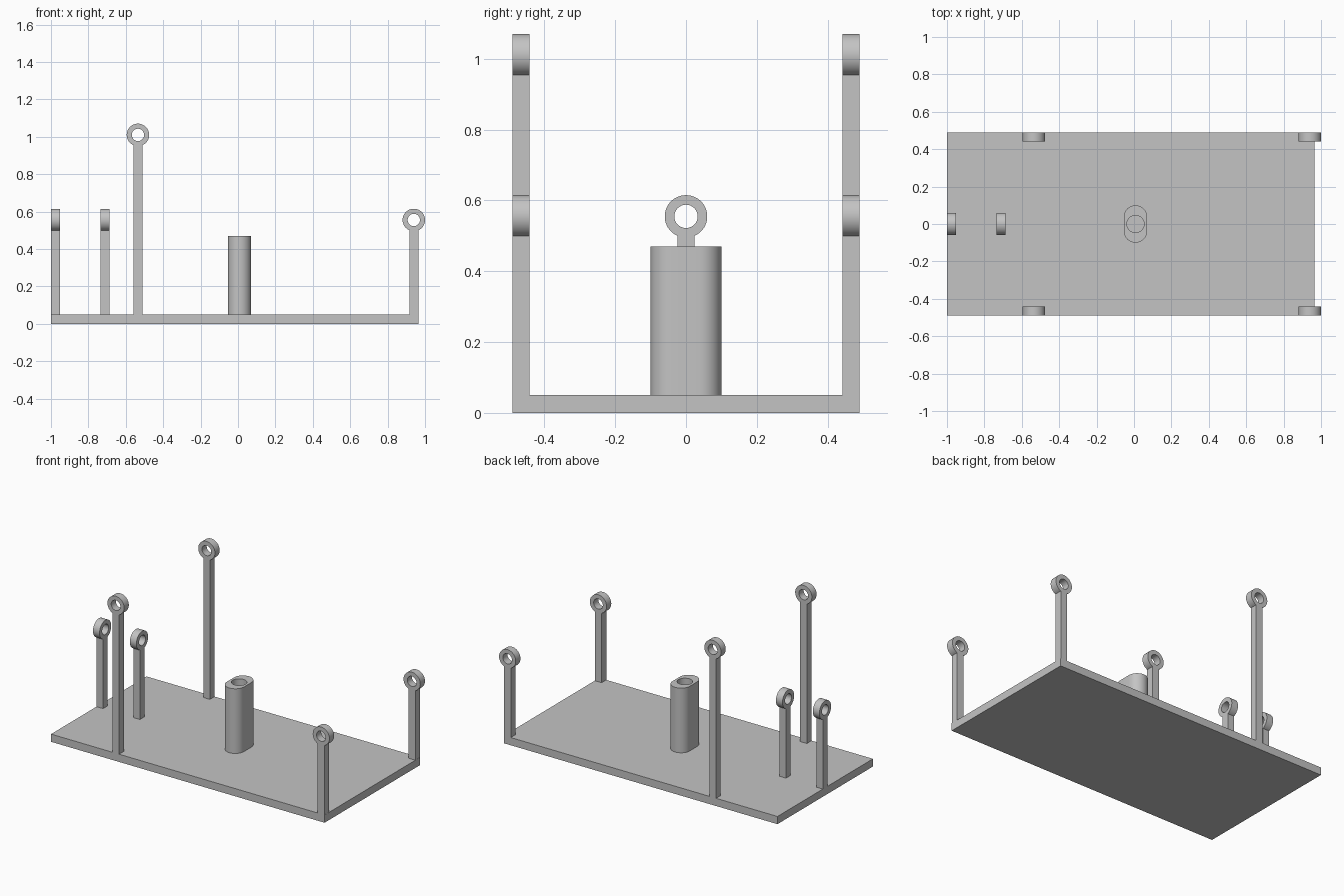
import bpy, bmesh
from math import pi, cos, sin, asin
from mathutils import Matrix, Vector

cube = bpy.data.objects.get("Cube")
if cube:
    bpy.data.objects.remove(cube, do_unlink=True)

grey = bpy.data.materials.new("plain grey")
grey.use_nodes = True
colour = (0.55, 0.55, 0.55, 1)
grey.diffuse_color = colour
grey.node_tree.nodes["Principled BSDF"].inputs["Base Color"].default_value = colour

BASE_TOP = 0.05
RING, HOLE, HALF = 0.06, 0.033, 0.024   # eyelet radii and half post width

# Local profile axes (u, v, extrusion) for each facing direction
FACING = {
    "x": (Vector((0, 1, 0)), Vector((0, 0, 1)), Vector((1, 0, 0))),
    "y": (Vector((1, 0, 0)), Vector((0, 0, 1)), Vector((0, -1, 0))),
    "z": (Vector((1, 0, 0)), Vector((0, 1, 0)), Vector((0, 0, 1))),
}


def arc(u, v, radius, start, end, steps):
    return [(u + radius * cos(start + (end - start) * i / steps),
             v + radius * sin(start + (end - start) * i / steps))
            for i in range(steps + 1)]


def prism(name, outlines, facing, depth, origin):
    """Extrude flat outlines (later ones are holes) along the facing axis."""
    bm = bmesh.new()
    for points in outlines:
        verts = [bm.verts.new((u, v, 0)) for u, v in points]
        for i, vert in enumerate(verts):
            bm.edges.new((vert, verts[i - 1]))
    bmesh.ops.triangle_fill(bm, use_beauty=True, use_dissolve=False,
                            edges=bm.edges[:], normal=(0, 0, 1))
    extruded = bmesh.ops.extrude_face_region(bm, geom=bm.faces[:], use_keep_orig=True)
    top = [g for g in extruded["geom"] if isinstance(g, bmesh.types.BMVert)]
    bmesh.ops.translate(bm, verts=top, vec=(0, 0, depth))
    bmesh.ops.recalc_face_normals(bm, faces=bm.faces[:])
    turn = Matrix(FACING[facing]).transposed().to_4x4()
    bm.transform(Matrix.Translation(origin) @ turn)
    mesh = bpy.data.meshes.new(name)
    bm.to_mesh(mesh)
    bm.free()
    mesh.materials.append(grey)
    obj = bpy.data.objects.new(name, mesh)
    bpy.context.collection.objects.link(obj)
    bpy.ops.object.select_all(action="DESELECT")
    obj.select_set(True)
    bpy.context.view_layer.objects.active = obj
    bpy.ops.object.shade_smooth_by_angle(angle=pi / 6)
    return obj


def eyelet_post(name, facing, depth, origin, eye_height):
    """Square post that runs into a ring, as one keyhole outline."""
    v = eye_height - BASE_TOP
    gap = asin(HALF / RING)
    outline = arc(0, v, RING, -pi / 2 + gap, 3 * pi / 2 - gap, 44)
    outline += [(-HALF, 0), (HALF, 0)]
    hole = arc(0, v, HOLE, 0, 2 * pi, 40)[:-1]
    prism(name, [outline, hole], facing, depth, origin)


# Base plate
prism("base_plate", [[(-1, -0.49), (0.965, -0.49), (0.965, 0.49), (-1, 0.49)]],
      "z", BASE_TOP, (0, 0, 0))

# Tall and short posts along both long edges
for side, y in (("front", -0.442), ("back", 0.49)):
    eyelet_post("tall_post_" + side, "y", 0.048, (-0.535, y, BASE_TOP), 1.01)
    eyelet_post("short_post_" + side, "y", 0.048, (0.94, y, BASE_TOP), 0.555)

# Pair of posts on the centre line, eyes facing along the plate
for side, x in (("outer", -1), ("inner", -0.735)):
    eyelet_post("centre_post_" + side, "x", 0.047, (x, 0, BASE_TOP), 0.555)

# Rounded block with a bore
block = arc(0, 0.038, 0.062, 0, pi, 24) + arc(0, -0.038, 0.062, pi, 2 * pi, 24)
bore = arc(0, 0, 0.046, 0, 2 * pi, 40)[:-1]
prism("bored_block", [block, bore], "z", 0.42, (0.008, 0, BASE_TOP))
